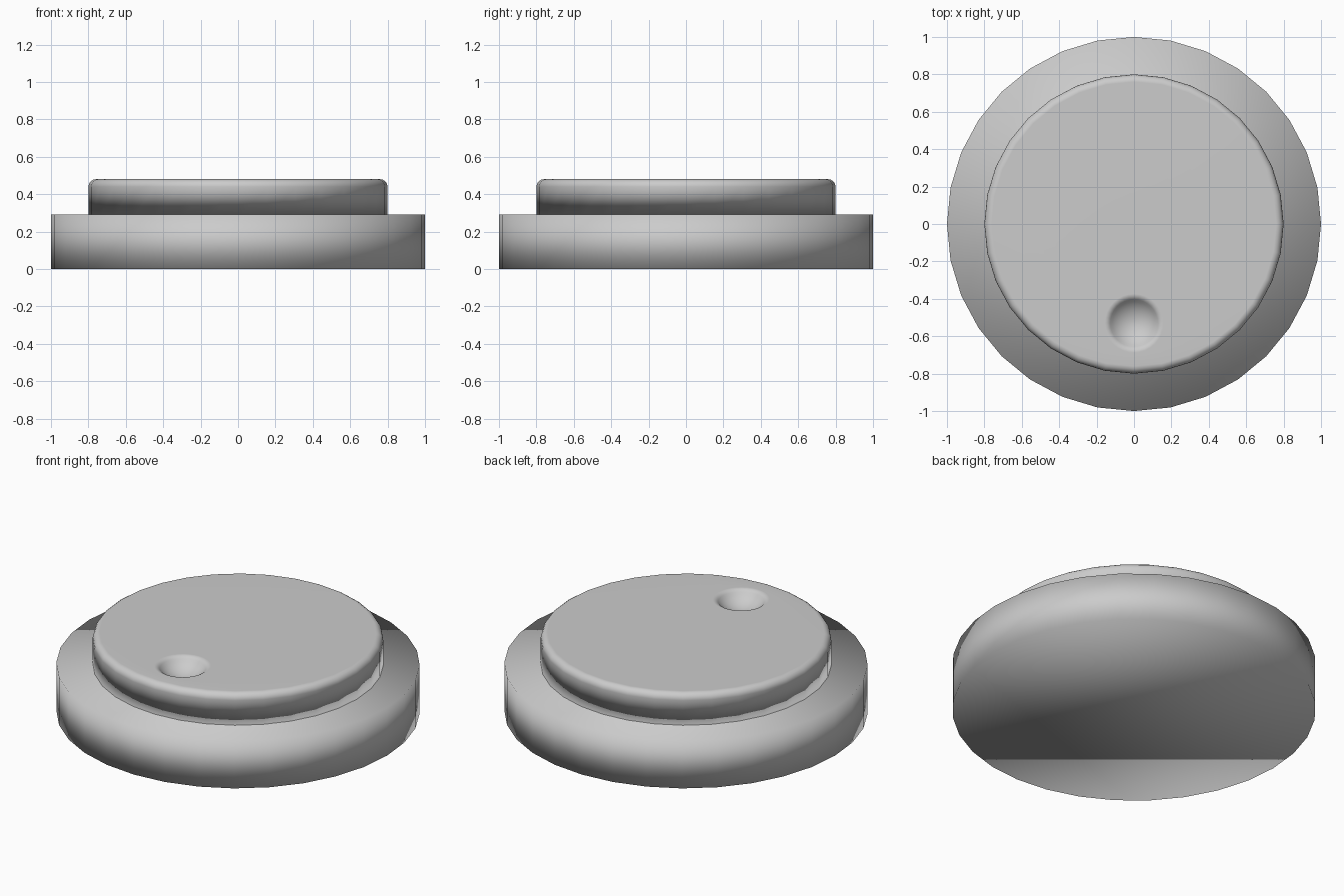
import bpy, bmesh
from math import sin, cos, radians, tau

SIDES = 32

cube = bpy.data.objects.get("Cube")
if cube:
    bpy.data.objects.remove(cube, do_unlink=True)

grey = bpy.data.materials.new("light_grey")
grey.use_nodes = True
colour = (0.6, 0.6, 0.6, 1)
grey.diffuse_color = colour
grey.node_tree.nodes["Principled BSDF"].inputs["Base Color"].default_value = colour


def loft(name, rings):
    """Smooth capped solid through circles given as (radius, z, y centre)."""
    bm = bmesh.new()
    loops = []
    for r, z, cy in rings:
        angles = [tau * i / SIDES for i in range(SIDES)]
        loops.append([bm.verts.new((r * cos(a), cy + r * sin(a), z)) for a in angles])
    for low, high in zip(loops, loops[1:]):
        for i in range(SIDES):
            j = (i + 1) % SIDES
            bm.faces.new((low[i], low[j], high[j], high[i]))
    bm.faces.new(loops[0][::-1])
    bm.faces.new(loops[-1])
    for face in bm.faces:
        face.smooth = True
    mesh = bpy.data.meshes.new(name)
    bm.to_mesh(mesh)
    bm.free()
    mesh.materials.append(grey)
    obj = bpy.data.objects.new(name, mesh)
    bpy.context.collection.objects.link(obj)
    return obj


# Base disc, shaded softly over its rims
loft("base", [(1, 0, 0), (1, 0.29, 0)])

# Dial with a rounded upper rim
top, rim = 0.48, 0.04
rings = [(0.8, 0.27, 0)]
for k in range(5):
    a = radians(90 * k / 4)
    rings.append((0.8 - rim + rim * cos(a), top - rim + rim * sin(a), 0))

# Finger dimple: a soft lip running into a round bowl
dimple_y, slope, lip, bowl = -0.53, 50, 0.04, 0.165
for k in range(5):
    a = radians(slope * k / 4)
    rings.append((0.157 - lip * sin(a), top - lip * (1 - cos(a)), dimple_y))
lip_r, lip_z, _ = rings[-1]
bowl = lip_r / sin(radians(slope))
for k in range(1, 9):
    a = radians(slope * (1 - k / 8.3))
    z = lip_z - bowl * (cos(a) - cos(radians(slope)))
    rings.append((bowl * sin(a), z, dimple_y))

dial = loft("dial", rings)
normals = dial.modifiers.new("flat_top_shading", 'WEIGHTED_NORMAL')
normals.keep_sharp = True
